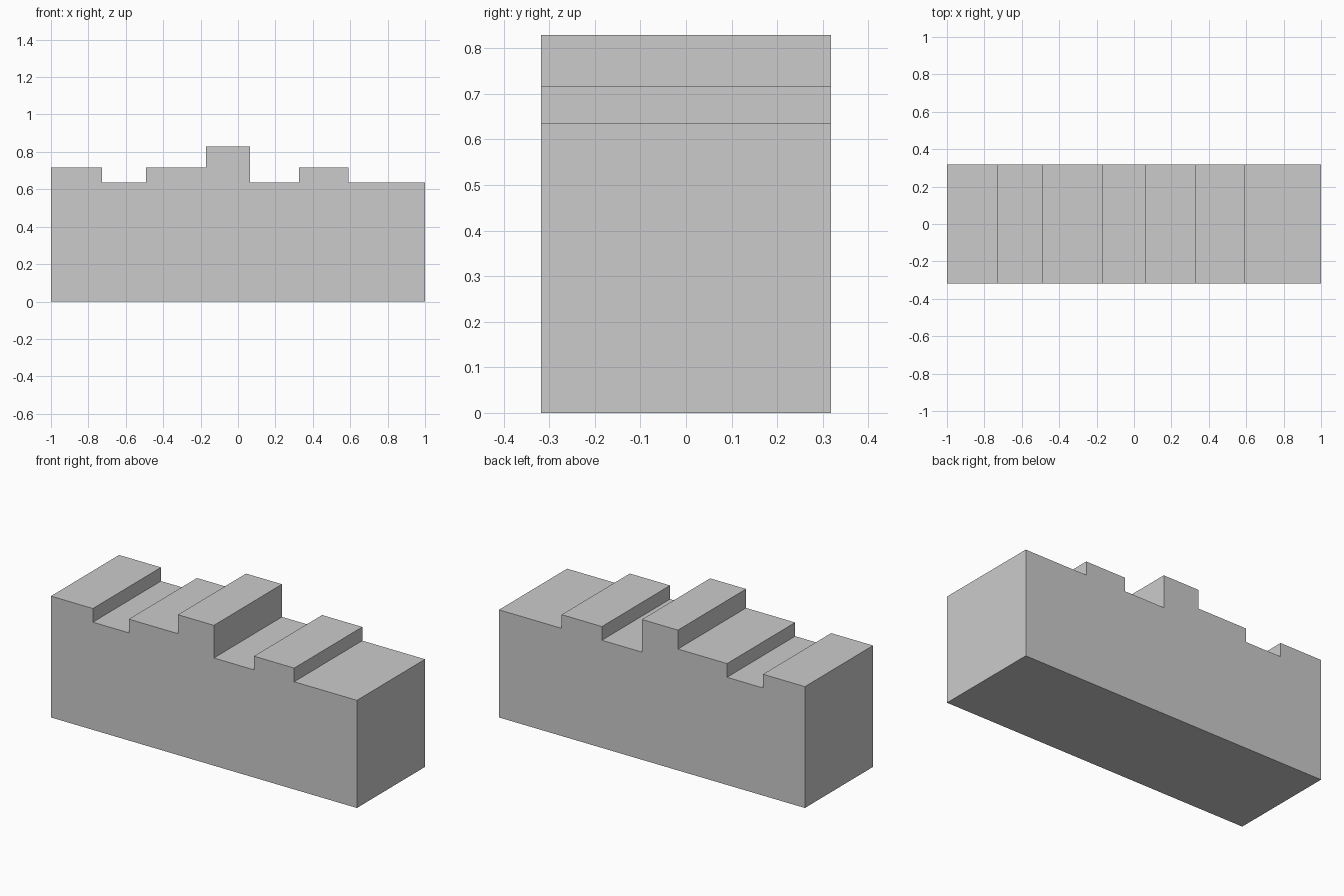
import bpy
import bmesh

if "Cube" in bpy.data.objects:
    bpy.data.objects.remove(bpy.data.objects["Cube"])

HALF_DEPTH = 0.318
LOW, MID, HIGH = 0.636, 0.717, 0.829

# Stepped top: (right end of step, height), running left to right from x = -1
STEPS = [(-0.726, MID), (-0.491, LOW), (-0.17, MID), (0.065, HIGH),
         (0.327, LOW), (0.59, MID), (1.0, LOW)]


def extrude_profile(name, profile, half_depth):
    """Extrude an x-z outline along y into a closed solid."""
    bm = bmesh.new()
    face = bm.faces.new([bm.verts.new((x, -half_depth, z)) for x, z in profile])
    result = bmesh.ops.extrude_face_region(bm, geom=[face])
    verts = [v for v in result["geom"] if isinstance(v, bmesh.types.BMVert)]
    bmesh.ops.translate(bm, verts=verts, vec=(0, 2 * half_depth, 0))
    bmesh.ops.recalc_face_normals(bm, faces=bm.faces)
    mesh = bpy.data.meshes.new(name)
    bm.to_mesh(mesh)
    bm.free()
    obj = bpy.data.objects.new(name, mesh)
    bpy.context.collection.objects.link(obj)
    return obj


# Block outline: base corner, then up and over each step
profile = [(-1.0, 0.0)]
left = -1.0
for right, height in STEPS:
    profile += [(left, height), (right, height)]
    left = right
profile.append((1.0, 0.0))

extrude_profile("stepped_block", profile, HALF_DEPTH)
